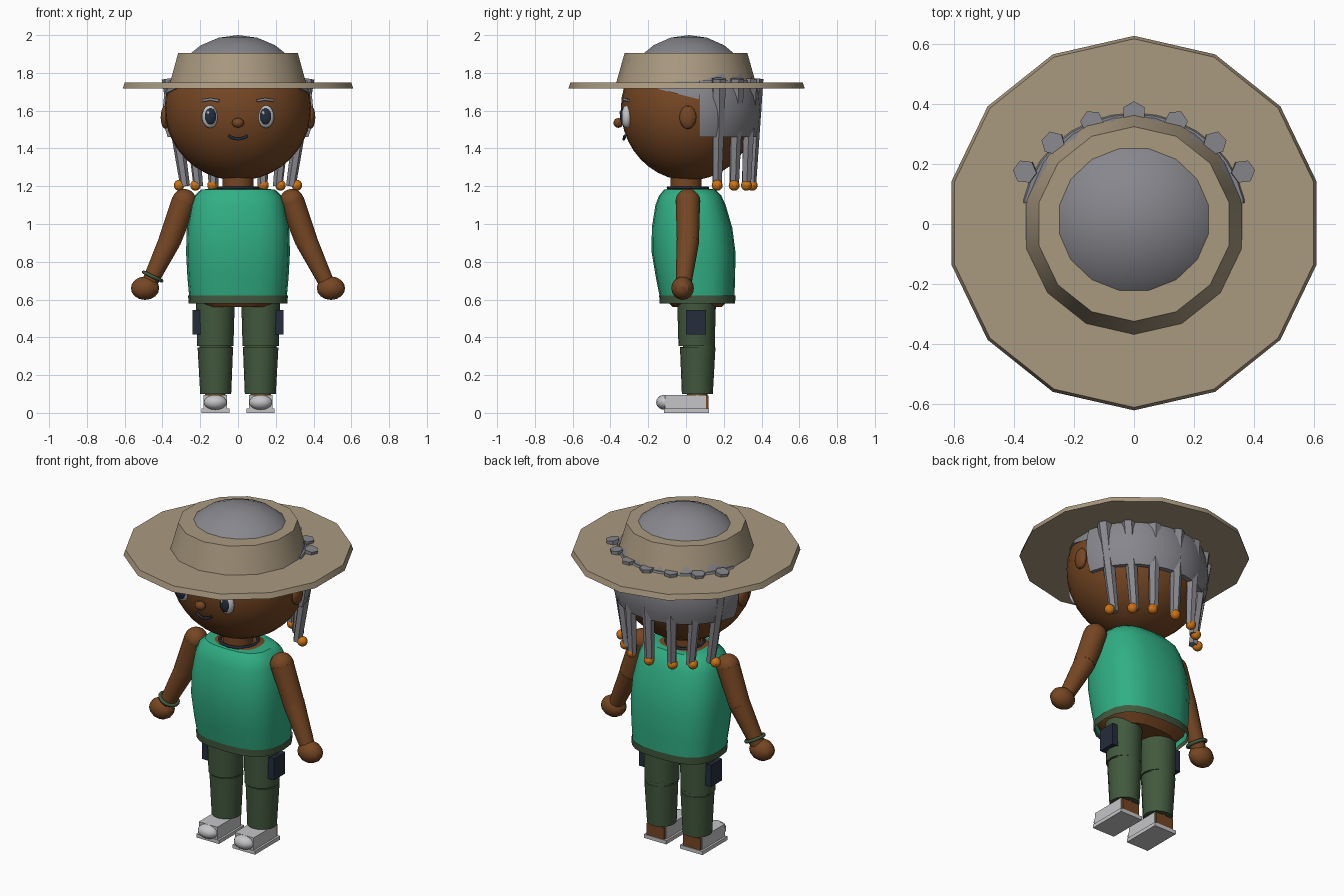
import bpy, bmesh
from math import sin, cos, pi, radians, copysign
from mathutils import Vector, Matrix

if "Cube" in bpy.data.objects:
    bpy.data.objects.remove(bpy.data.objects["Cube"])


def material(name, r, g, b):
    m = bpy.data.materials.new(name)
    m.use_nodes = True
    m.diffuse_color = (r, g, b, 1)
    m.node_tree.nodes["Principled BSDF"].inputs["Base Color"].default_value = (r, g, b, 1)
    return m


SKIN = material("brown skin", .18, .062, .017)
SHIRT = material("bright green", .03, .43, .23)
HAT = material("straw tan", .40, .32, .215)
HAIR = material("grey hair", .24, .24, .265)
PANTS = material("dark olive", .055, .10, .048)
BEAD = material("amber", .60, .17, .008)
SHOE = material("light grey", .56, .56, .58)
DARK = material("dark navy", .018, .026, .045)


def finish(name, bm, mat, angle=32):
    bmesh.ops.recalc_face_normals(bm, faces=bm.faces[:])
    me = bpy.data.meshes.new(name)
    bm.to_mesh(me)
    bm.free()
    me.materials.append(mat)
    ob = bpy.data.objects.new(name, me)
    bpy.context.collection.objects.link(ob)
    bpy.ops.object.select_all(action='DESELECT')
    ob.select_set(True)
    bpy.context.view_layer.objects.active = ob
    bpy.ops.object.shade_smooth_by_angle(angle=radians(angle))
    return ob


def ball(name, mat, loc, size, seg=16, rings=10, cuts=(), turn=0):
    """Ellipsoid, optionally trimmed by (point, normal) planes that drop the normal side."""
    bm = bmesh.new()
    bmesh.ops.create_uvsphere(bm, u_segments=seg, v_segments=rings, radius=1,
                              matrix=Matrix.Translation(loc) @ Matrix.Diagonal((*size, 1)) @ Matrix.Rotation(turn, 4, 'Z'))
    for co, no in cuts:
        bmesh.ops.bisect_plane(bm, geom=bm.verts[:] + bm.edges[:] + bm.faces[:],
                               plane_co=co, plane_no=no, clear_outer=True)
        bmesh.ops.holes_fill(bm, edges=[e for e in bm.edges if e.is_boundary])
    return finish(name, bm, mat)


def box(name, mat, lo, hi):
    lo, hi = Vector(lo), Vector(hi)
    bm = bmesh.new()
    bmesh.ops.create_cube(bm, size=1, matrix=Matrix.Translation((lo + hi) / 2) @ Matrix.Diagonal((*(hi - lo), 1)))
    return finish(name, bm, mat)


def rod(name, mat, a, b, ra, rb, seg=12):
    """Tapered cylinder from a to b."""
    a, b = Vector(a), Vector(b)
    d = b - a
    bm = bmesh.new()
    bmesh.ops.create_cone(bm, cap_ends=True, segments=seg, radius1=ra, radius2=rb, depth=d.length,
                          matrix=Matrix.Translation((a + b) / 2) @ d.to_track_quat('Z', 'Y').to_matrix().to_4x4())
    return finish(name, bm, mat)


def loft(name, mat, rings, seg=20, power=.75, caps=True):
    """Rounded-box rings given as (z, y centre, half width, half depth)."""
    bm = bmesh.new()
    loops = []
    for z, yc, w, d in rings:
        ring = []
        for i in range(seg):
            c, s = cos(2 * pi * i / seg), sin(2 * pi * i / seg)
            ring.append(bm.verts.new((copysign(abs(c) ** power, c) * w, yc + copysign(abs(s) ** power, s) * d, z)))
        loops.append(ring)
    for p, q in zip(loops, loops[1:]):
        for i in range(seg):
            j = (i + 1) % seg
            bm.faces.new((p[i], p[j], q[j], q[i]))
    if caps:
        bm.faces.new(loops[0])
        bm.faces.new(loops[-1])
    return finish(name, bm, mat, 40)


def tube(name, mat, points, radius, closed=False):
    cu = bpy.data.curves.new(name, 'CURVE')
    cu.dimensions = '3D'
    cu.bevel_depth = radius
    cu.bevel_resolution = 1
    cu.use_fill_caps = True
    sp = cu.splines.new('POLY')
    sp.points.add(len(points) - 1)
    for p, co in zip(sp.points, points):
        p.co = (*co, 1)
    sp.use_cyclic_u = closed
    cu.materials.append(mat)
    ob = bpy.data.objects.new(name, cu)
    bpy.context.collection.objects.link(ob)
    return ob


def ring(name, mat, centre, axis, radius, thick):
    q = Vector(axis).to_track_quat('Z', 'Y')
    pts = [Vector(centre) + q @ Vector((cos(t) * radius, sin(t) * radius, 0))
           for t in (2 * pi * i / 16 for i in range(16))]
    return tube(name, mat, pts, thick, True)


# Head, neck and nose
ball("head", SKIN, (0, .015, 1.61), (.388, .36, .38), 32, 20)
rod("neck", SKIN, (0, 0, 1.15), (0, 0, 1.28), .083, .083, 16)
ring("choker", DARK, (0, .01, 1.192), (0, 0, 1), .105, .008)
ball("nose", SKIN, (0, -.358, 1.535), (.032, .026, .026), 12, 8)

# Hair: tilted cap, cropped back shell and hanging beaded braids
scalp = (0, .015, 1.6)
ball("hair_cap", HAIR, scalp, (.4, .38, .4), 16, 12, [((0, .07, 1.66), (0, -.25, -1))], pi / 16)
ball("hair_back", HAIR, scalp, (.405, .384, .4), 32, 16,
     [((0, .07, 1.6), (0, -1, 0)), ((0, 0, 1.46), (0, 0, -1)), ((0, 0, 1.76), (0, 0, 1))])
braids = [(.365, .175, .28, .165, .312), (.27, .27, .21, .255, .225), (.14, .34, .13, .32, .135)]
for side in (-1, 1):
    for n, (x, y, bx, by, px) in enumerate(braids):
        rod(f"braid_{n}", HAIR, (side * x, y, 1.77), (side * bx, by, 1.2), .04, .026, 6)
        ball(f"braid_bead_{n}", BEAD, (side * px, by, 1.205), (.029,) * 3, 10, 8)
rod("braid_centre", HAIR, (0, .37, 1.77), (0, .345, 1.2), .04, .026, 6)
ball("braid_bead_centre", BEAD, (0, .35, 1.205), (.029,) * 3, 10, 8)

# Hat
rod("hat_brim", HAT, (0, .003, 1.718), (0, .003, 1.75), .625, .615, 14)
rod("hat_crown", HAT, (0, 0, 1.745), (0, 0, 1.905), .37, .325, 14)

# Mouth
tube("mouth", DARK, [(x * .01, -.33 + abs(x) * .0012, 1.45 + .0007 * x * x) for x in range(-5, 6)], .008)

# Torso, tank top and hem
loft("torso", SKIN, [(.56, .06, .18, .13), (.62, .06, .245, .185), (1.1, .025, .23, .17),
                     (1.17, .02, .17, .125), (1.188, .015, .13, .105)])
loft("tank_top", SHIRT, [(.6, .06, .257, .196), (.72, .05, .268, .21), (.85, .04, .275, .222),
                         (.98, .032, .271, .213), (1.1, .024, .25, .186), (1.15, .022, .23, .165),
                         (1.183, .02, .195, .135), (1.186, .02, .13, .10)], caps=False)
loft("shirt_hem", PANTS, [(.58, .06, .262, .2), (.622, .06, .264, .202)], caps=False)

# Mirrored parts
for side, tag in ((1, "left"), (-1, "right")):
    def at(x, y, z):
        return (side * x, y, z)

    def block(name, mat, x0, x1, y0, y1, z0, z1):
        box(f"{tag}_{name}", mat, (min(side * x0, side * x1), y0, z0), (max(side * x0, side * x1), y1, z1))

    # Face
    ball(f"{tag}_eye", SHOE, at(.148, -.314, 1.568), (.043, .03, .06), 20, 12)
    ball(f"{tag}_pupil", DARK, at(.146, -.333, 1.57), (.031, .017, .044), 16, 10)
    ball(f"{tag}_eye_glint", SHOE, (side * .146 - .012, -.346, 1.59), (.009, .006, .011), 8, 6)
    tube(f"{tag}_eyebrow", HAIR, [at(.1, -.335, 1.652), at(.145, -.325, 1.66), at(.188, -.305, 1.653)], .008)
    ball(f"{tag}_ear", SKIN, at(.385, .01, 1.565), (.025, .045, .062), 14, 8)

    # Arm
    shoulder, elbow, wrist = at(.285, .01, 1.12), at(.362, .01, .91), at(.468, -.012, .69)
    ball(f"{tag}_shoulder", SKIN, shoulder, (.066,) * 3, 14, 10)
    rod(f"{tag}_upper_arm", SKIN, shoulder, elbow, .066, .06, 14)
    ball(f"{tag}_elbow", SKIN, elbow, (.059,) * 3, 14, 10)
    rod(f"{tag}_forearm", SKIN, elbow, wrist, .06, .042, 14)
    ball(f"{tag}_hand", SKIN, at(.492, -.018, .66), (.075, .06, .062), 12, 8)

    # Trouser leg in two sections, with a pocket pouch
    rod(f"{tag}_thigh", PANTS, at(.12, .056, .355), at(.12, .056, .64), .096, .104, 16)
    rod(f"{tag}_knee", PANTS, at(.12, .068, .335), at(.12, .068, .365), .085, .085, 16)
    rod(f"{tag}_shin", PANTS, at(.118, .06, .1), at(.12, .062, .347), .082, .094, 16)
    block("pouch", DARK, .19, .24, 0, .105, .415, .545)

    # Foot and shoe
    rod(f"{tag}_ankle", SKIN, at(.12, .06, .05), at(.12, .06, .12), .055, .055, 12)
    block("shoe_sole", SHOE, .046, .194, -.116, .122, 0, .022)
    block("shoe_upper", SHOE, .058, .182, -.112, .105, .02, .096)
    block("foot_heel", SKIN, .062, .178, .05, .118, .021, .092)
    ball(f"{tag}_shoe_toe", SHOE, at(.12, -.112, .056), (.062, .046, .04), 14, 10)

# Bracelet on the right wrist
ring("bracelet", PANTS, (-.452, -.008, .722), (.43, 0, .9), .053, .01)
